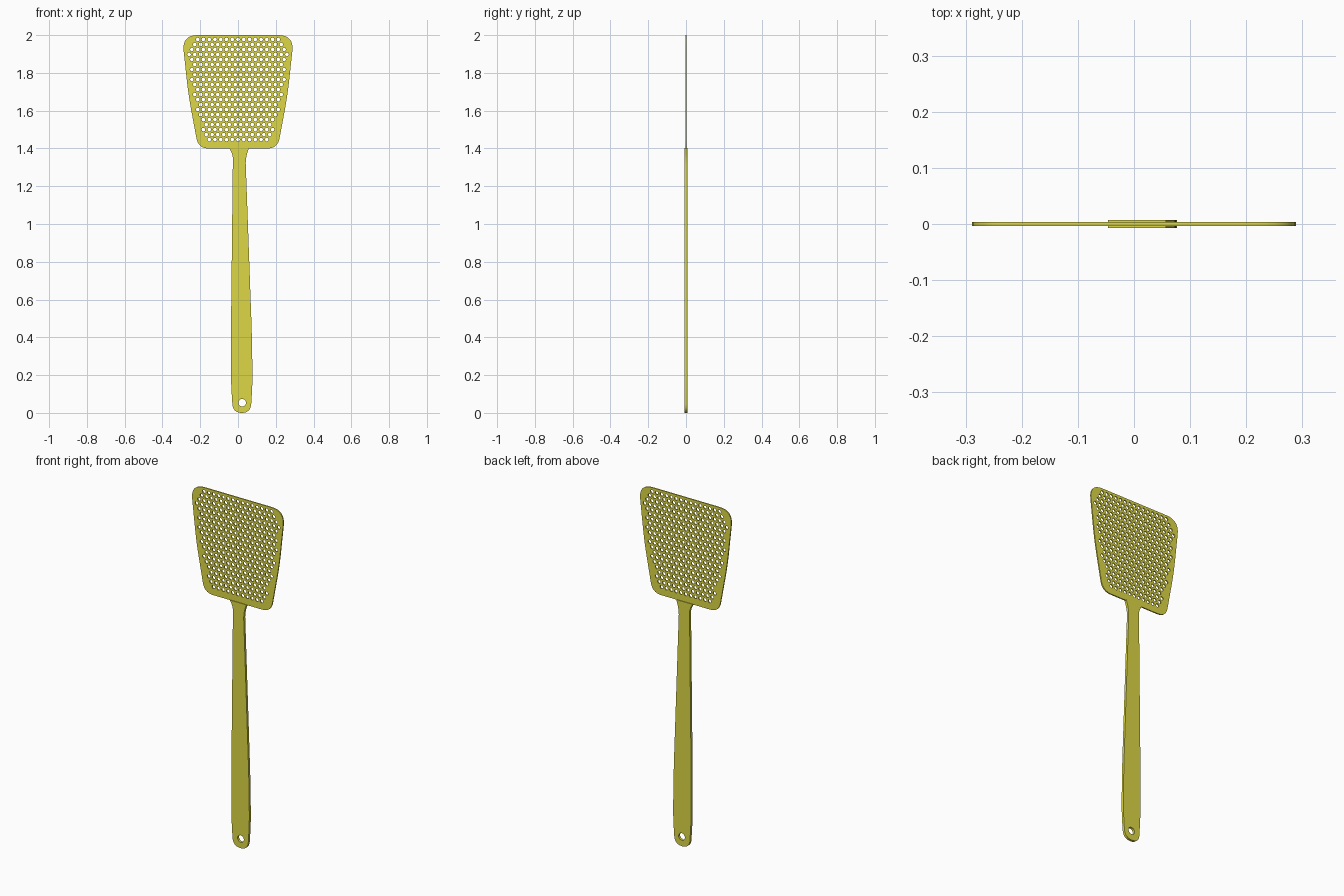
import bpy, bmesh, math
from mathutils import Vector

if "Cube" in bpy.data.objects:
    bpy.data.objects.remove(bpy.data.objects["Cube"])

mat = bpy.data.materials.new("yellow_plastic")
mat.diffuse_color = (0.72, 0.68, 0.06, 1)
mat.use_nodes = True
mat.node_tree.nodes["Principled BSDF"].inputs["Base Color"].default_value = mat.diffuse_color


def rounded(corners, steps=8):
    """Outline from (x, z, fillet length) corners, each eased by a quadratic arc."""
    out, n = [], len(corners)
    for i, (x, z, r) in enumerate(corners):
        p = Vector((x, z))
        if r == 0:
            out.append(p)
            continue
        a = Vector(corners[i - 1][:2]) - p
        b = Vector(corners[(i + 1) % n][:2]) - p
        a, b = p + a.normalized() * r, p + b.normalized() * r
        for k in range(steps + 1):
            t = k / steps
            out.append(a * (1 - t) ** 2 + p * 2 * t * (1 - t) + b * t * t)
    return out


def circle(x, z, r, n):
    return [Vector((x + r * math.cos(math.tau * i / n), z + r * math.sin(math.tau * i / n)))
            for i in range(n)]


def plate(name, loops, half):
    """Flat plate with holes: first loop is the outline, the rest are holes."""
    cu = bpy.data.curves.new(name, 'CURVE')
    cu.dimensions, cu.fill_mode, cu.extrude = '2D', 'BOTH', half
    for loop in loops:
        s = cu.splines.new('POLY')
        s.points.add(len(loop) - 1)
        for pt, p in zip(s.points, loop):
            pt.co = (p.x, p.y, 0, 1)
        s.use_cyclic_u = True
    ob = bpy.data.objects.new(name, cu)
    ob.rotation_euler.x = math.pi / 2
    bpy.context.collection.objects.link(ob)
    bpy.ops.object.select_all(action='DESELECT')
    ob.select_set(True)
    bpy.context.view_layer.objects.active = ob
    bpy.ops.object.convert(target='MESH')
    ob = bpy.context.object
    bpy.ops.object.transform_apply(rotation=True)
    bm = bmesh.new()
    bm.from_mesh(ob.data)
    bmesh.ops.remove_doubles(bm, verts=bm.verts, dist=1e-5)
    bmesh.ops.recalc_face_normals(bm, faces=bm.faces)
    bm.to_mesh(ob.data)
    bm.free()
    ob.data.materials.clear()
    ob.data.materials.append(mat)
    bpy.ops.object.shade_smooth_by_angle(angle=math.radians(35))
    return ob


# swatter head outline, mirrored from its right half
half = [(0.21, 1.40, 0.055), (0.262, 1.68, 0.08), (0.297, 2.0, 0.085)]
head = rounded(half + [(-x, z, r) for x, z, r in reversed(half)])


def half_width(z):
    """Half width of the perforated zone at height z."""
    pts = [(1.40, 0.19), (1.68, 0.262), (1.93, 0.29), (2.0, 0.225)]
    for (z0, w0), (z1, w1) in zip(pts, pts[1:]):
        if z <= z1:
            return w0 + (w1 - w0) * (z - z0) / (z1 - z0)
    return 0


# staggered rows of perforations
step, rows = 0.0305, 21
holes = []
for r in range(rows):
    z = 1.977 - r * 0.0265
    shift = step / 2 if r % 2 else 0
    for c in range(-10, 11):
        x = c * step + shift
        if abs(x) < half_width(z) - 0.027:
            holes.append(circle(x, z, 0.0098, 12))
plate("swatter_head", [head] + holes, 0.0035)

# tapered handle with flared neck, rounded end and hanging hole
handle = rounded([
    (-0.046, 1.402, 0), (-0.027, 1.365, 0.02), (-0.037, 0.45, 0.1),
    (-0.037, 0.16, 0.06), (-0.027, 0.0, 0.048), (0.067, 0.0, 0.048),
    (0.077, 0.16, 0.06), (0.074, 0.40, 0.1), (0.040, 1.345, 0.03),
    (0.057, 1.402, 0)])
plate("handle", [handle, circle(0.022, 0.054, 0.02, 24)], 0.007)
